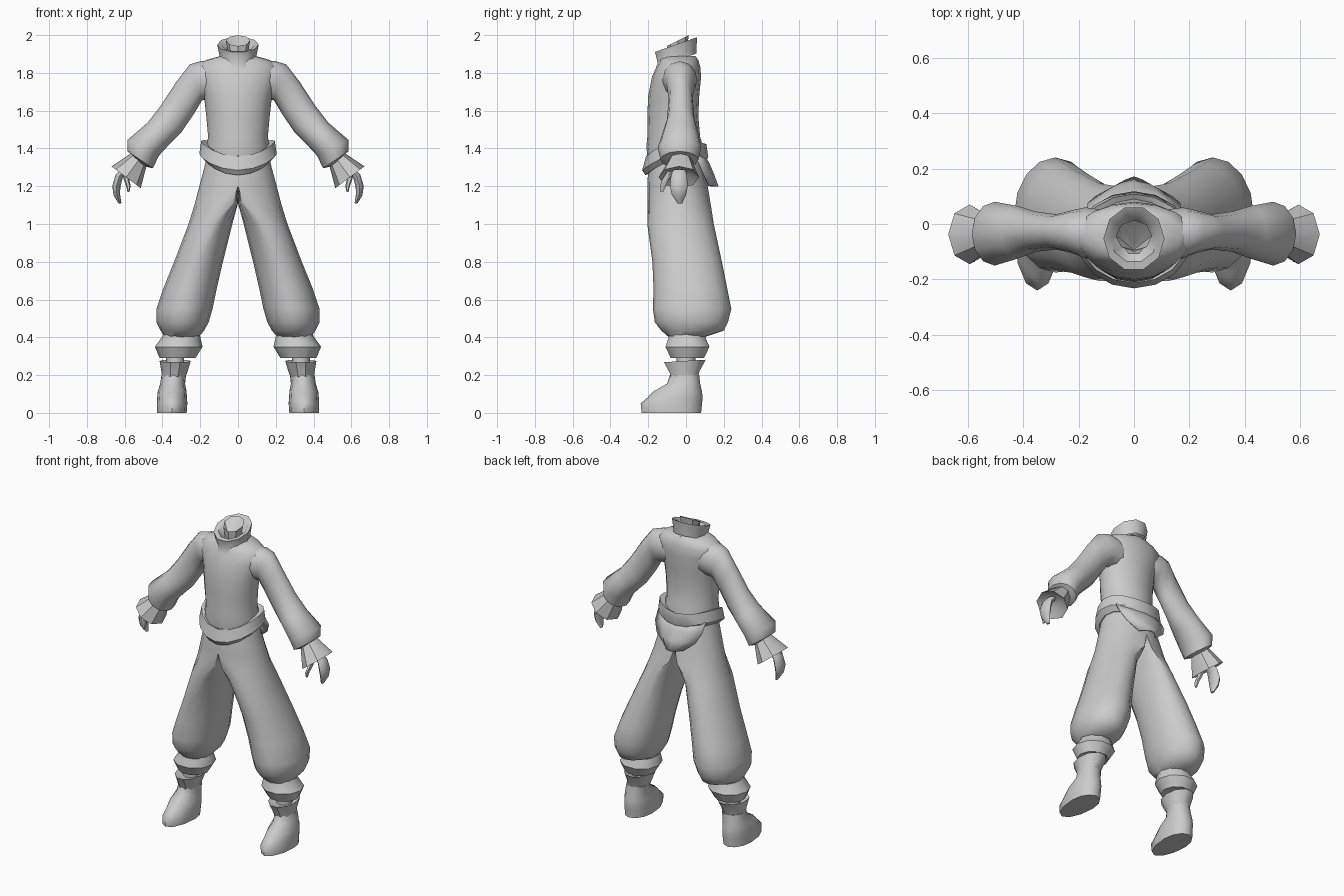
import bpy, bmesh, math
from mathutils import Vector

cloth = bpy.data.materials.new("plain_grey")
cloth.diffuse_color = (0.6, 0.6, 0.6, 1)


def finish(name, bm, mirror=False, angle=50, solid=0):
    bmesh.ops.recalc_face_normals(bm, faces=bm.faces)
    me = bpy.data.meshes.new(name)
    bm.to_mesh(me)
    bm.free()
    me.materials.append(cloth)
    ob = bpy.data.objects.new(name, me)
    bpy.context.collection.objects.link(ob)
    bpy.context.view_layer.objects.active = ob
    ob.select_set(True)
    bpy.ops.object.shade_smooth_by_angle(angle=math.radians(angle))
    ob.select_set(False)
    if mirror:
        ob.modifiers.new("mirror", 'MIRROR')
    if solid:
        ob.modifiers.new("thickness", 'SOLIDIFY').thickness = solid
    return ob


def loft(name, secs, n=12, caps=(True, True), mid=(0.5, 0.5), tilt=0, sag=0, seam=False, **kw):
    """Skin rings; each spans (ax, az) to (bx, bz) across and y0 to y1 in depth."""
    bm = bmesh.new()
    rings = []
    for s in secs:
        ax, az, bx, bz, y0, y1 = s[:6]
        fx = s[6] if len(s) > 6 else mid[0]      # where the widest points sit
        a, b = Vector((ax, 0, az)), Vector((bx, 0, bz))
        c, yc = a.lerp(b, fx), y0 + (y1 - y0) * mid[1]
        ring = []
        for i in range(n):
            t = math.tau * i / n
            u, v = math.cos(t), math.sin(t)
            p = c + ((b - c) * u if u > 0 else (c - a) * u)
            p.y = yc + (v * (y1 - yc) if v > 0 else v * (yc - y0))
            p.z += tilt * (p.y - yc) - sag * v * v
            ring.append(bm.verts.new(p))
        rings.append(ring)
    for r, q in zip(rings, rings[1:]):
        for i in range(n):
            j = (i + 1) % n
            bm.faces.new((r[i], r[j], q[j], q[i]))
    for use, ring in zip(caps, (rings[0], rings[-1])):
        if use:
            bm.faces.new(ring)
    if seam:  # remove the hidden wall on the centre plane
        wall = [f for f in bm.faces if all(abs(v.co.x) < 1e-5 for v in f.verts)]
        bmesh.ops.delete(bm, geom=wall, context='FACES')
    return finish(name, bm, **kw)


def upright(rows):
    """Centred horizontal rings from (half width, z, front y, back y)."""
    return [(-w, z, w, z, y0, y1) for w, z, y0, y1 in rows]


def level(rows):
    """Horizontal rings from (z, x0, x1, front y, back y, ...)."""
    return [(r[1], r[0], r[2], r[0], *r[3:]) for r in rows]


# Shirt body
loft("shirt_body", upright([
    (.165, 1.36, -.205, .09), (.168, 1.41, -.21, .09), (.158, 1.46, -.205, .075),
    (.168, 1.57, -.205, .065), (.18, 1.68, -.2, .07), (.21, 1.78, -.18, .08),
    (.215, 1.835, -.155, .075), (.17, 1.868, -.14, .065), (.09, 1.89, -.13, .05)]), n=16)

# Tilted collar with an inner return
loft("collar", upright([
    (.1, 1.865, -.165, .06), (.098, 1.89, -.155, .06), (.11, 1.95, -.17, .065),
    (.085, 1.945, -.14, .04), (.05, 1.90, -.1, .01)]),
    n=10, caps=(False, True), tilt=.35, angle=40)

# Open neck lining
loft("neck_lining", upright([
    (.045, 1.88, -.09, .0), (.065, 1.971, -.1, .015), (.004, 1.90, -.095, -.085)]),
    n=8, caps=(False, True), tilt=.5, angle=40)

# Sleeves with a puffed forearm
loft("sleeve", [
    (.09, 1.66, .12, 1.865, -.12, .05), (.15, 1.66, .2, 1.862, -.125, .06),
    (.19, 1.655, .255, 1.845, -.105, .05), (.235, 1.58, .325, 1.755, -.092, .035),
    (.30, 1.485, .41, 1.625, -.10, .045), (.36, 1.425, .48, 1.535, -.125, .065),
    (.42, 1.36, .585, 1.445, -.15, .08), (.45, 1.295, .585, 1.385, -.135, .065),
    (.495, 1.305, .56, 1.365, -.09, .03)], mirror=True)

# Flared cuffs
loft("sleeve_cuff", [
    (.485, 1.305, .565, 1.375, -.09, .03), (.515, 1.19, .67, 1.305, -.145, .07),
    (.55, 1.25, .61, 1.3, -.09, .02)], n=8, mirror=True, angle=40)

# Curled mitten hands and thumbs
loft("hand", [
    (.58, 1.275, .62, 1.29, -.07, .0), (.61, 1.245, .648, 1.26, -.08, .005),
    (.622, 1.2, .666, 1.2, -.085, .01), (.625, 1.16, .658, 1.15, -.075, .0),
    (.617, 1.11, .632, 1.108, -.045, -.02)], n=8, mirror=True)
loft("thumb", [
    (.57, 1.27, .61, 1.28, -.1, -.06), (.575, 1.23, .605, 1.235, -.13, -.09),
    (.568, 1.2, .592, 1.2, -.14, -.105), (.575, 1.17, .585, 1.17, -.135, -.12)],
    n=6, mirror=True)

# Sagging sash around the waist
loft("sash", upright([
    (.15, 1.425, -.19, .08), (.195, 1.44, -.212, .108), (.205, 1.37, -.232, .118),
    (.175, 1.34, -.215, .1), (.15, 1.35, -.18, .08)]),
    n=16, caps=(False, False), tilt=.2, sag=.05, angle=40)

# Sash flap hanging at the back
bm = bmesh.new()
grid = [[bm.verts.new((w * u, y - .05 * u * u, z)) for u in (-1, -.5, 0, .5, 1)]
        for z, w, y in ((1.38, .17, .09), (1.32, .168, .125), (1.26, .14, .15), (1.2, .065, .172))]
for r, q in zip(grid, grid[1:]):
    for i in range(4):
        bm.faces.new((r[i], r[i + 1], q[i + 1], q[i]))
finish("sash_flap", bm, solid=.008)

# Baggy trousers: half rings at the hips open into full legs
loft("trouser_leg", level([
    (1.40, 0, .155, -.18, .075, 0), (1.3, 0, .178, -.2, .09, 0),
    (1.2, 0, .205, -.205, .115, 0), (1.11, 0, .228, -.205, .13, .12),
    (1.0, .03, .262, -.205, .147, .42), (.8, .08, .338, -.178, .19, .5),
    (.66, .112, .395, -.172, .218, .5), (.55, .135, .432, -.175, .24, .5),
    (.48, .155, .432, -.165, .222, .5), (.435, .18, .41, -.13, .2, .5),
    (.4, .21, .385, -.09, .095, .5)]), n=16, seam=True, mirror=True)

# Gathered trouser cuffs
loft("trouser_cuff", level([
    (.43, .215, .39, -.09, .1), (.405, .2, .4, -.095, .105), (.35, .188, .44, -.115, .13),
    (.29, .225, .415, -.085, .1), (.30, .26, .39, -.05, .06)]), n=10, mirror=True, angle=40)

# Ankles between cuff and boot
loft("ankle", level([(.33, .285, .38, -.05, .05), (.2, .285, .38, -.05, .05)]),
     n=8, mirror=True)

# Boots: shaft, foot and flared top
loft("boot", level([
    (0, .272, .43, -.235, .08), (.05, .268, .43, -.24, .085), (.08, .27, .428, -.205, .088),
    (.112, .272, .425, -.175, .085), (.155, .28, .412, -.1, .075), (.2, .275, .405, -.085, .07)]),
    n=12, mid=(.5, .6), mirror=True)
loft("boot_top", level([
    (.19, .278, .402, -.083, .068), (.215, .268, .405, -.09, .075),
    (.275, .25, .415, -.122, .11), (.255, .28, .39, -.06, .06)]),
    n=10, mirror=True, tilt=.06, angle=40)
